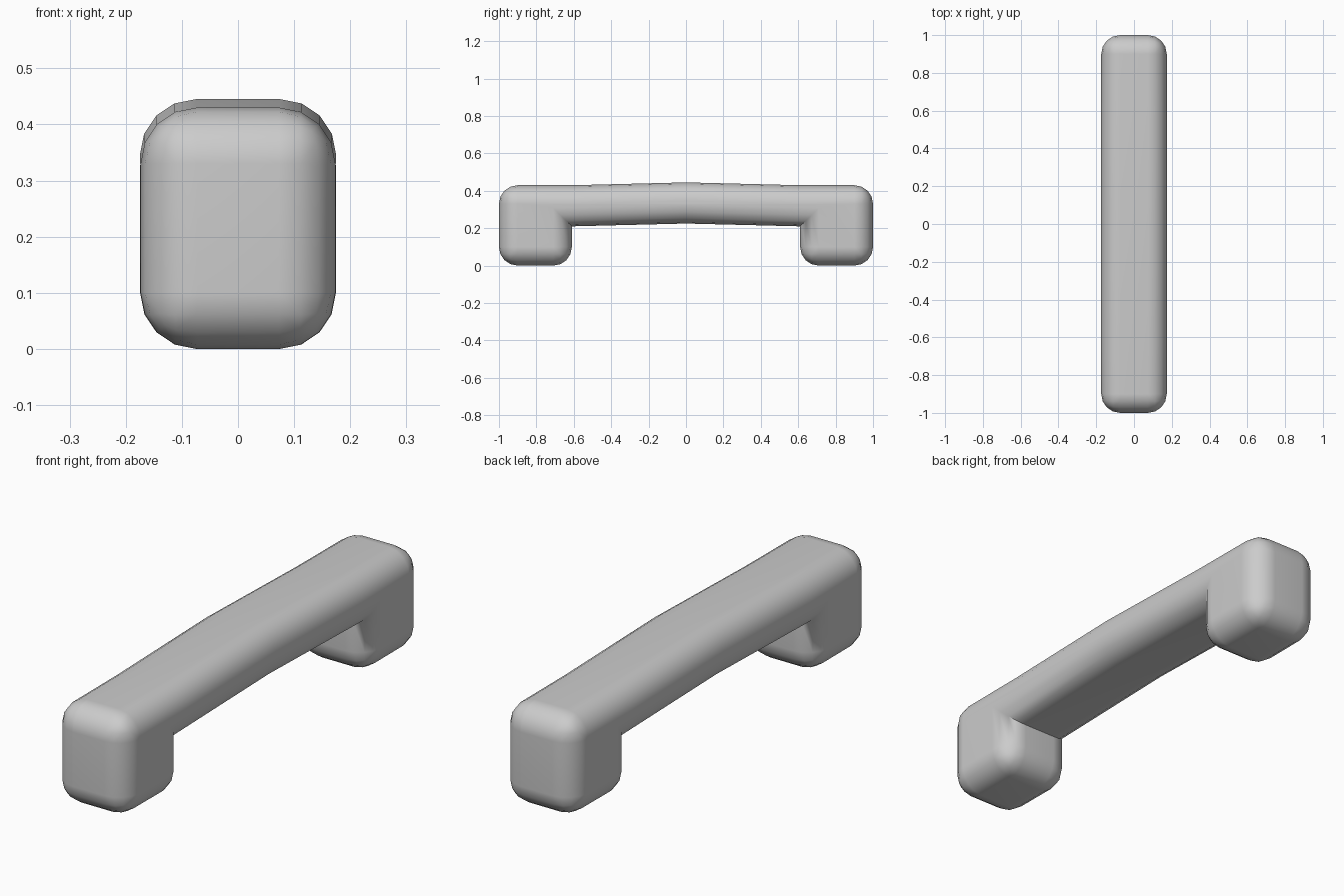
import bpy, bmesh, math

if "Cube" in bpy.data.objects:
    bpy.data.objects.remove(bpy.data.objects["Cube"])

# Half of the side profile (y, z), mirrored to give the full bracket outline
half_lower = [(0, 0.225), (0.61, 0.21), (0.61, 0), (1, 0)]
half_upper = [(1, 0.43), (0.6, 0.43), (0, 0.445)]
half = half_lower + half_upper
profile = half + [(-y, z) for y, z in reversed(half[1:-1])]


def half_width(y):
    return 0.173 if abs(y) > 0.9 else 0.175


# Solid bracket: profile joined across the width
bm = bmesh.new()
left = [bm.verts.new((-half_width(y), y, z)) for y, z in profile]
right = [bm.verts.new((half_width(y), y, z)) for y, z in profile]
bm.faces.new(left)
bm.faces.new(right[::-1])
n = len(profile)
for i in range(n):
    j = (i + 1) % n
    bm.faces.new((left[i], right[i], right[j], left[j]))
bmesh.ops.recalc_face_normals(bm, faces=bm.faces)

# Round every outward corner, leaving the inner corners under the grip crisp
corners = [e for e in bm.edges if e.calc_face_angle_signed() > math.radians(45)]
bmesh.ops.bevel(bm, geom=corners, offset=0.1, segments=4, profile=0.5,
                affect='EDGES', clamp_overlap=True)

mesh = bpy.data.meshes.new("pull_handle")
bm.to_mesh(mesh)
bm.free()
handle = bpy.data.objects.new("pull_handle", mesh)
bpy.context.collection.objects.link(handle)

# Smooth shading with even highlights on the flat sides
bpy.context.view_layer.objects.active = handle
handle.select_set(True)
bpy.ops.object.shade_smooth_by_angle(angle=math.radians(50))
weighted = handle.modifiers.new("even_shading", 'WEIGHTED_NORMAL')
weighted.keep_sharp = True
